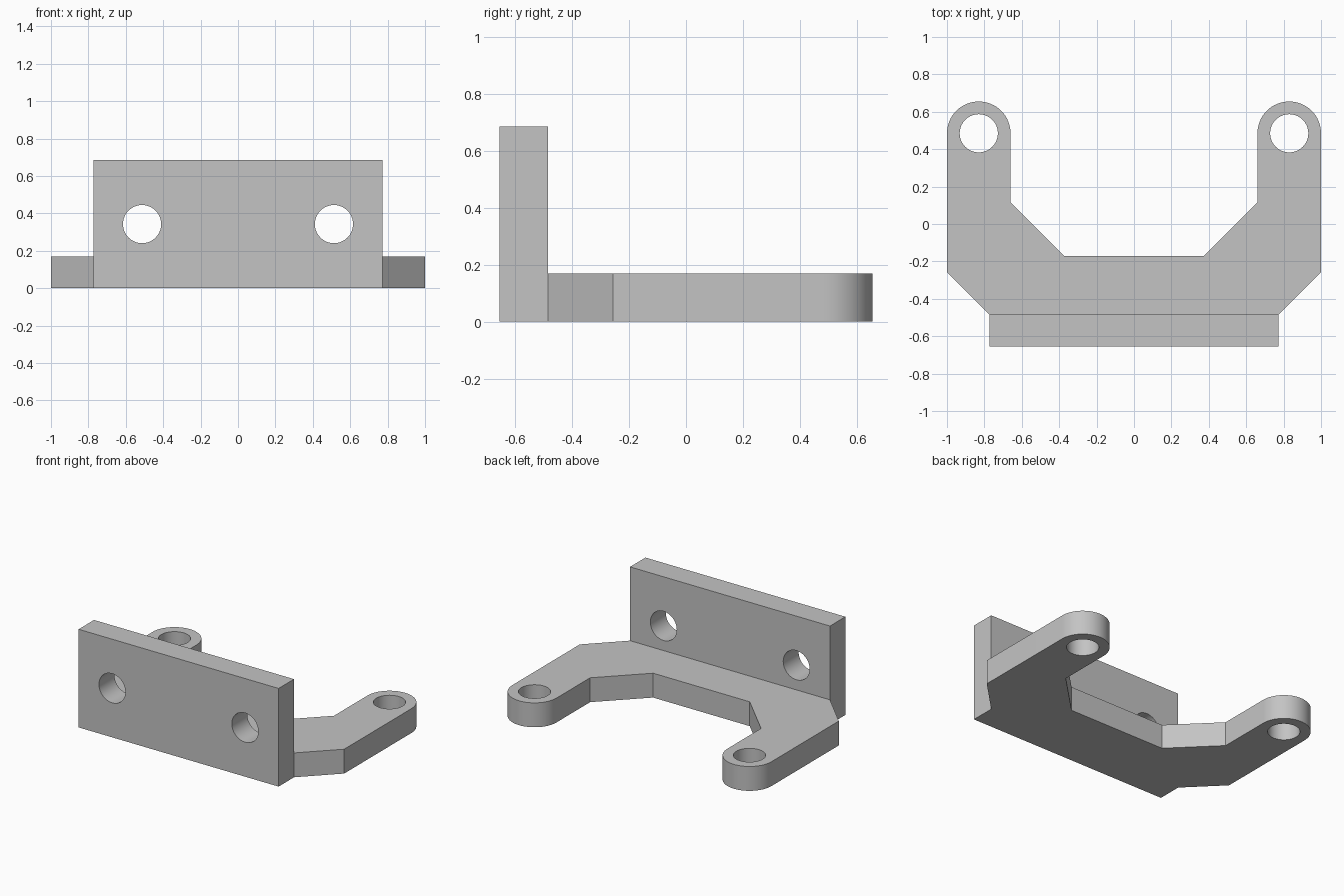
import bpy, bmesh
from math import sin, cos, pi, radians
from mathutils import Matrix

cube = bpy.data.objects.get("Cube")
if cube:
    bpy.data.objects.remove(cube, do_unlink=True)

# Single grey material
grey = bpy.data.materials.new("plain_grey")
grey.use_nodes = True
colour = (0.55, 0.55, 0.55, 1)
grey.diffuse_color = colour
grey.node_tree.nodes["Principled BSDF"].inputs["Base Color"].default_value = colour

THICK = 0.17
HOLE = 0.102
EYE_X, EYE_Y, EYE_R = 0.83, 0.485, 0.17
BACK_Y = -0.485
PLATE_X, PLATE_H = 0.772, 0.685


def arc(cx, cy, r, start, end, steps):
    return [(cx + r * cos(start + (end - start) * i / steps),
             cy + r * sin(start + (end - start) * i / steps)) for i in range(steps + 1)]


def circle(cx, cy, r):
    return arc(cx, cy, r, 0, 2 * pi, 64)[:-1]


def slab(name, loops, thickness, matrix):
    """Fill an outline with holes, give it thickness and place it."""
    curve = bpy.data.curves.new(name, "CURVE")
    curve.dimensions = "2D"
    curve.fill_mode = "BOTH"
    curve.extrude = thickness / 2
    for loop in loops:
        spline = curve.splines.new("POLY")
        spline.points.add(len(loop) - 1)
        for point, (x, y) in zip(spline.points, loop):
            point.co = (x, y, 0, 1)
        spline.use_cyclic_u = True
    obj = bpy.data.objects.new(name, curve)
    bpy.context.collection.objects.link(obj)
    bpy.ops.object.select_all(action="DESELECT")
    obj.select_set(True)
    bpy.context.view_layer.objects.active = obj
    bpy.ops.object.convert(target="MESH")
    obj = bpy.context.object
    obj.name = name
    bm = bmesh.new()
    bm.from_mesh(obj.data)
    bmesh.ops.remove_doubles(bm, verts=bm.verts, dist=1e-4)
    bmesh.ops.transform(bm, matrix=matrix, verts=bm.verts)
    bmesh.ops.recalc_face_normals(bm, faces=bm.faces)
    bm.to_mesh(obj.data)
    bm.free()
    obj.data.materials.clear()
    obj.data.materials.append(grey)
    bpy.ops.object.shade_smooth_by_angle(angle=radians(30))
    return obj


# Flat yoke: left half outline from the mounting edge round the eye, then mirrored
half = [(PLATE_X, BACK_Y), (1, -0.257)]
half += arc(EYE_X, EYE_Y, EYE_R, 0, pi, 32)
half += [(EYE_X - EYE_R, 0.115), (0.373, -0.17)]
outline = half + [(-x, y) for x, y in reversed(half)]
slab("arm_yoke", [outline] + [circle(s * EYE_X, EYE_Y, HOLE) for s in (1, -1)],
     THICK, Matrix.Translation((0, 0, THICK / 2)))

# Upright mounting plate with two bolt holes
plate = [(-PLATE_X, 0), (PLATE_X, 0), (PLATE_X, PLATE_H), (-PLATE_X, PLATE_H)]
slab("mounting_plate", [plate] + [circle(s * 0.513, PLATE_H / 2, HOLE) for s in (1, -1)],
     THICK, Matrix.Translation((0, BACK_Y - THICK / 2, 0)) @ Matrix.Rotation(pi / 2, 4, "X"))
